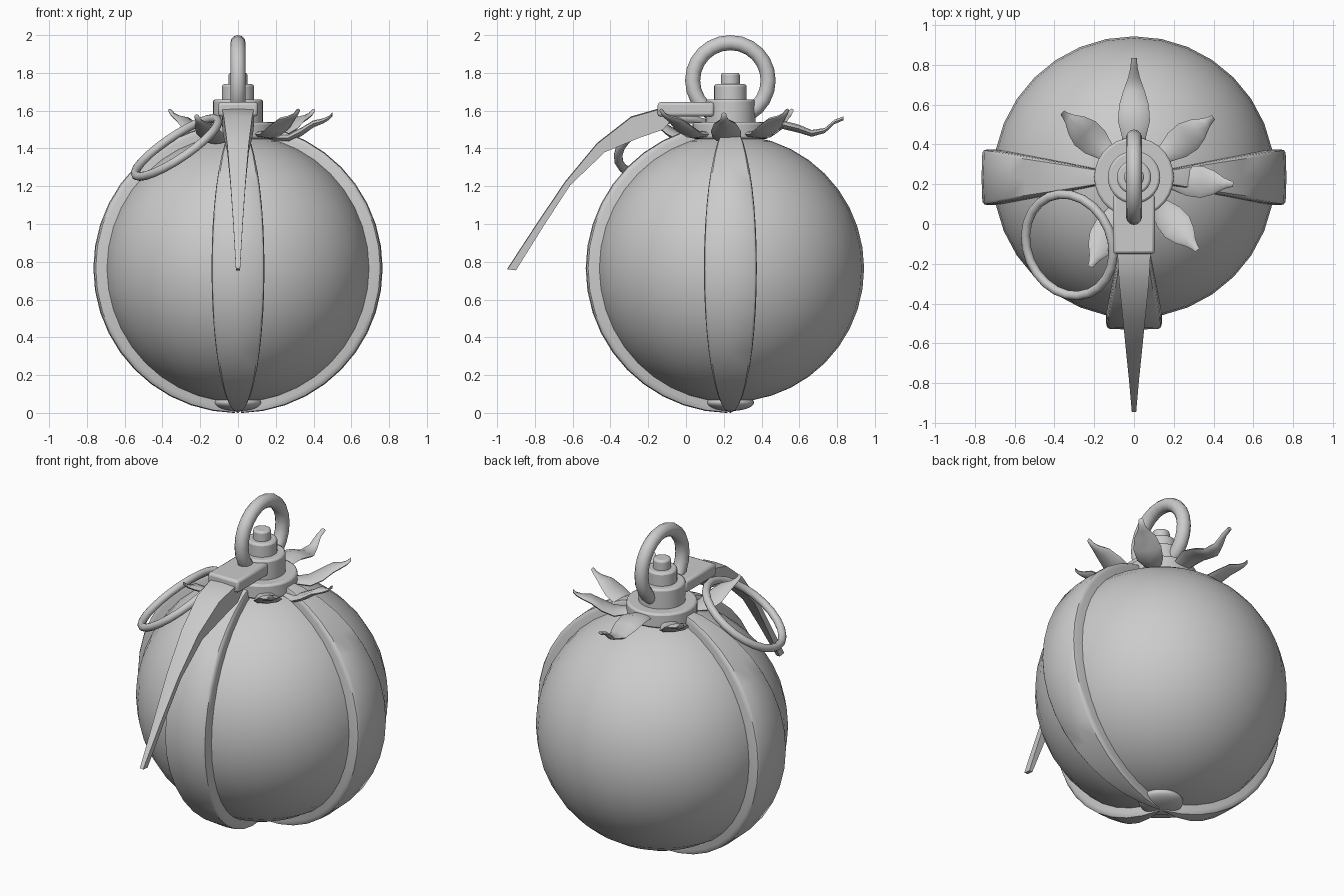
import bpy, bmesh
from math import sin, cos, pi, radians
from mathutils import Vector, Matrix

if "Cube" in bpy.data.objects:
    bpy.data.objects.remove(bpy.data.objects["Cube"], do_unlink=True)

CY, CZ = 0.235, 0.765          # centre line and middle of the body
GREY = (0.6, 0.6, 0.6, 1)
mat = bpy.data.materials.new("plain grey")
mat.use_nodes = True
mat.diffuse_color = GREY
mat.node_tree.nodes["Principled BSDF"].inputs["Base Color"].default_value = GREY


def finish(ob, name, angle=35, bevel=0):
    ob.name = name
    ob.data.materials.clear()
    ob.data.materials.append(mat)
    if bevel:
        mod = ob.modifiers.new("soft edge", "BEVEL")
        mod.width, mod.segments = bevel, 2
    bpy.ops.object.select_all(action="DESELECT")
    ob.select_set(True)
    bpy.context.view_layer.objects.active = ob
    bpy.ops.object.shade_smooth_by_angle(angle=radians(angle))
    return ob


def loft(name, rings, angle=35, bevel=0):
    """Skin a list of closed cross-sections and cap both ends."""
    bm = bmesh.new()
    rows = [[bm.verts.new(p) for p in ring] for ring in rings]
    n = len(rows[0])
    for a, b in zip(rows, rows[1:]):
        for i in range(n):
            j = (i + 1) % n
            bm.faces.new((a[i], a[j], b[j], b[i]))
    bm.faces.new(rows[0])
    bm.faces.new(rows[-1])
    bmesh.ops.recalc_face_normals(bm, faces=bm.faces)
    mesh = bpy.data.meshes.new(name)
    bm.to_mesh(mesh)
    bm.free()
    ob = bpy.data.objects.new(name, mesh)
    bpy.context.collection.objects.link(ob)
    return finish(ob, name, angle, bevel)


def ball(name, radius, z, flat=1):
    bpy.ops.mesh.primitive_uv_sphere_add(segments=32, ring_count=20, radius=radius,
                                         location=(0, CY, z))
    ob = bpy.context.object
    ob.scale.z = flat
    return finish(ob, name, 60)


def cylinder(name, radius, low, high, bevel=0.012):
    bpy.ops.mesh.primitive_cylinder_add(vertices=28, radius=radius, depth=high - low,
                                        location=(0, CY, (low + high) / 2))
    return finish(bpy.context.object, name, 35, bevel)


def ring(name, centre, normal, major, minor):
    bpy.ops.mesh.primitive_torus_add(major_segments=24, minor_segments=12,
                                     major_radius=major, minor_radius=minor)
    ob = bpy.context.object
    ob.location = centre
    ob.rotation_euler = Vector(normal).to_track_quat("Z", "Y").to_euler()
    return finish(ob, name, 60)


# Body and the button where the ribs meet underneath
ball("body", 0.708, CZ)
ball("bottom_button", 0.125, 0.055, 0.36)


# Raised ribs on the front and both sides, tapering to the poles
def rib(name, turn):
    rot = Matrix.Rotation(turn, 3, "Z")
    section = ((-1, 0.64), (-1, 0.735), (-0.97, 0.753), (-0.88, 0.762), (0, 0.766),
               (0.88, 0.762), (0.97, 0.753), (1, 0.735), (1, 0.64))
    rings = []
    steps = 20
    for k in range(steps + 1):
        t = 0.02 + (pi - 0.04) * k / steps
        half = 0.14 * sin(t) ** 0.9
        rings.append([rot @ Vector((s * half, -r * sin(t), r * cos(t)))
                      + Vector((0, CY, CZ)) for s, r in section])
    loft(name, rings, 40)


for name, turn in (("front_rib", 0), ("left_rib", pi / 2), ("right_rib", -pi / 2)):
    rib(name, turn)

# Stacked cap
cylinder("cap_base", 0.2, 1.45, 1.54)
cylinder("cap_collar", 0.132, 1.5, 1.66)
cylinder("cap_neck", 0.086, 1.62, 1.74)
cylinder("cap_pin", 0.05, 1.7, 1.8)

# Leaves: distance out, height, half width
CURLED = ((0.1, 1.48, 0.04), (0.2, 1.475, 0.05), (0.27, 1.475, 0.075), (0.34, 1.51, 0.08),
          (0.4, 1.55, 0.06), (0.45, 1.565, 0.03), (0.48, 1.58, 0.018), (0.5, 1.6, 0.014))
LONG = ((0.1, 1.49, 0.05), (0.2, 1.51, 0.06), (0.28, 1.525, 0.08), (0.36, 1.505, 0.075),
        (0.43, 1.48, 0.055), (0.5, 1.495, 0.03), (0.55, 1.54, 0.018), (0.6, 1.56, 0.014))


def leaf(name, angle, path, stretch=1, drop=0):
    a = radians(angle)
    out, side = Vector((cos(a), sin(a), 0)), Vector((-sin(a), cos(a), 0))
    rings = []
    for r, z, half in path:
        thick = 0.008 + 0.18 * half
        mid = out * r * stretch + Vector((0, CY, z - drop))
        rings.append([mid + side * half * cos(q * pi / 4)
                      + Vector((0, 0, thick * sin(q * pi / 4))) for q in range(8)])
    loft(name, rings, 60)


leaf("back_leaf", 90, LONG)
leaf("back_left_leaf", 37, CURLED)
leaf("left_leaf", -4, CURLED, 1, 0.02)
leaf("front_left_leaf", -49, CURLED, 0.97)
leaf("front_right_leaf", -116, CURLED, 1, 0.03)
leaf("back_right_leaf", 138, CURLED, 0.97)

# Clamp plate and the long curved lever
bpy.ops.mesh.primitive_cube_add(size=1, location=(0, 0, 1.607))
plate = bpy.context.object
plate.data.transform(Matrix.Diagonal((0.21, 0.3, 0.076, 1)))
finish(plate, "lever_plate", 35, 0.015)

# Lever stations: upper y, z, lower y, z, half width
LEVER = ((-0.08, 1.61, -0.06, 1.57, 0.085), (-0.15, 1.61, -0.12, 1.5, 0.083),
         (-0.29, 1.57, -0.25, 1.455, 0.075), (-0.47, 1.43, -0.43, 1.38, 0.057),
         (-0.64, 1.225, -0.613, 1.205, 0.04), (-0.785, 1.01, -0.75, 0.995, 0.025),
         (-0.945, 0.765, -0.9, 0.755, 0.011))
loft("lever", [[(-w, uy, uz - 0.005), (0, uy, uz), (w, uy, uz - 0.005), (w, ly, lz), (-w, ly, lz)]
               for uy, uz, ly, lz, w in LEVER], 30)

# Upright ring through the cap, and the loose pull ring
ring("top_ring", (0, CY, 1.76), (1, 0, 0), 0.2, 0.04)
ring("pull_ring", (-0.325, -0.105, 1.405), (-0.67, -0.28, 1), 0.262, 0.023)
